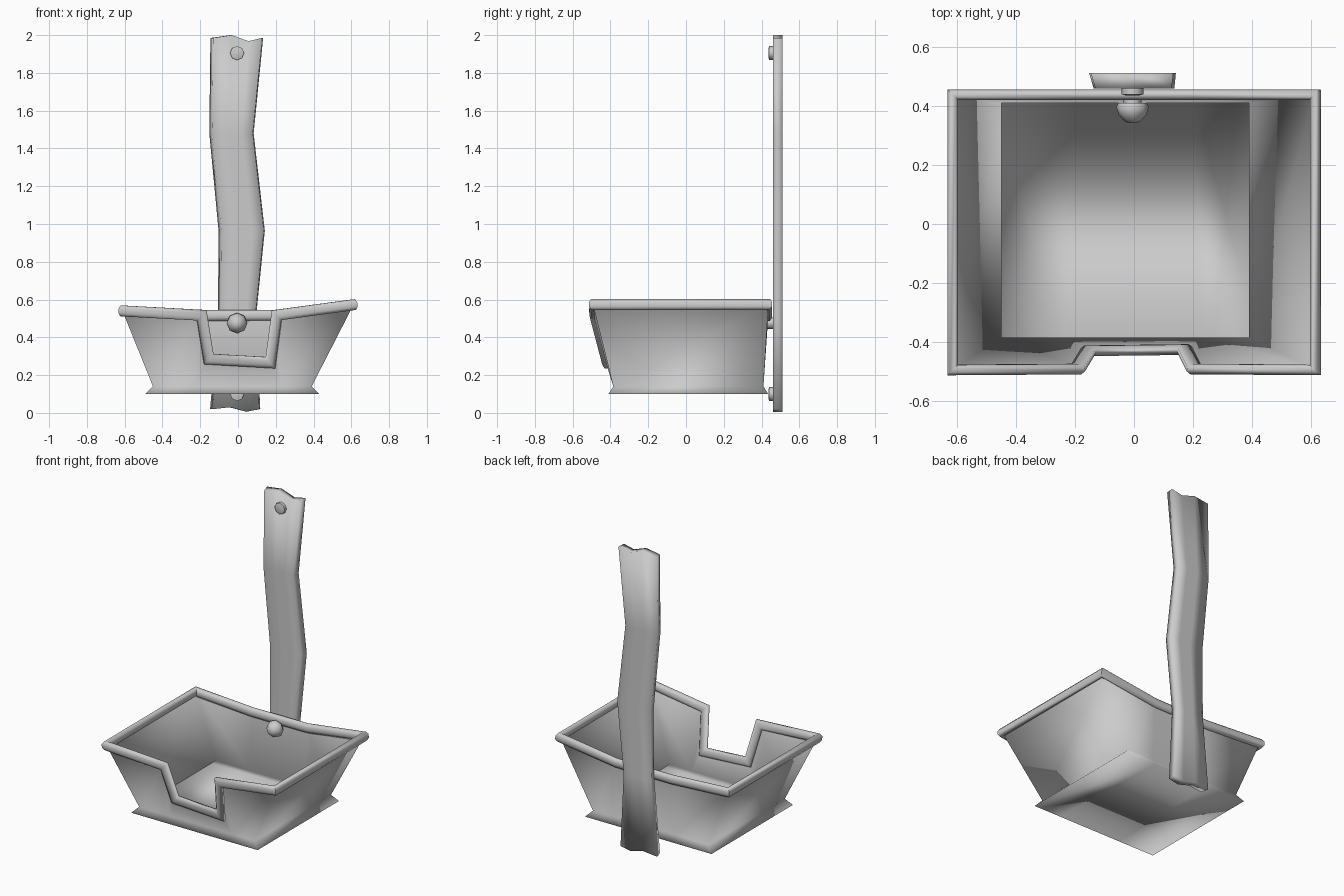
import bpy, bmesh, math
from mathutils import Vector

if "Cube" in bpy.data.objects:
    bpy.data.objects.remove(bpy.data.objects["Cube"])


def make(name, bm, angle=40):
    bmesh.ops.recalc_face_normals(bm, faces=bm.faces)
    me = bpy.data.meshes.new(name)
    bm.to_mesh(me)
    bm.free()
    ob = bpy.data.objects.new(name, me)
    bpy.context.collection.objects.link(ob)
    bpy.ops.object.select_all(action="DESELECT")
    ob.select_set(True)
    bpy.context.view_layer.objects.active = ob
    if angle >= 180:
        bpy.ops.object.shade_smooth()
    else:
        bpy.ops.object.shade_smooth_by_angle(angle=math.radians(angle))
    return ob


def loft(loops, closed=False, strip_caps=False, open_end=False):
    """Bridge equal-length rings with quads; cap the ends or close the loop."""
    bm = bmesh.new()
    rings = [[bm.verts.new(p) for p in loop] for loop in loops]
    pairs = list(zip(rings, rings[1:]))
    if closed:
        pairs.append((rings[-1], rings[0]))
    for a, b in pairs:
        n = len(a)
        for i in range(n):
            j = (i + 1) % n
            bm.faces.new((a[i], a[j], b[j], b[i]))
    ends = [] if closed else [rings[0]] if open_end else [rings[0], rings[-1]]
    for r in ends:
        if strip_caps:
            # strip of quads between the first and second half of the ring
            for i in range(len(r) // 2 - 1):
                bm.faces.new((r[i], r[i + 1], r[-2 - i], r[-1 - i]))
        else:
            bm.faces.new(r)
    return bm


# rim path around the basin, dipping into the front notch
RIM = [Vector(p) for p in (
    (-.615, -.495, .54), (-.192, -.492, .517), (-.155, -.430, .285), (.172, -.426, .266),
    (.205, -.492, .517), (.615, -.495, .573), (.615, .438, .573), (.2, .438, .517),
    (-.2, .438, .515), (-.615, .438, .54))]


def rect(x0, x1, y0, y1, z):
    """Rectangle ring with one point for each rim point."""
    xs = (x0, -.23, -.14, .14, .23, x1, x1, .2, -.2, x0)
    return [(x, y0 if i < 6 else y1, z) for i, x in enumerate(xs)]


# basin: thin sheet with flat floor, flared foot, waist and leaning walls
make("basin", loft([
    rect(-.49, .43, -.41, .435, .10),
    rect(-.45, .39, -.385, .41, .14),
    [(p.x * .995, p.y * .995, p.z) for p in RIM]], open_end=True), angle=180)


# rim: flattened eight-sided band with mitred corners
def band(path, width, height, sides=8):
    n = len(path)
    dirs = [(path[(i + 1) % n] - path[i]).normalized() for i in range(n)]
    u = Vector((1, 0, 0))
    v = dirs[-1].cross(u).normalized()
    angs = [2 * math.pi * (k + .5) / sides for k in range(sides)]
    offs = [u * width * math.cos(a) + v * height * math.sin(a) for a in angs]
    rings = []
    for i, p in enumerate(path):
        d = dirs[i - 1]
        miter = (d + dirs[i]).normalized()
        offs = [o - d * (o.dot(miter) / d.dot(miter)) for o in offs]
        rings.append([p + o for o in offs])
    return loft(rings, closed=True)


make("basin_rim", band(RIM, .019, .031), angle=60)

# plank: rows of (left x, right x, heights across), torn at both ends
ROWS = [(-.148, .118, (.02, .03, .006, .02)), (-.106, .095, (.5,) * 4),
        (-.103, .142, (.965,) * 4), (-.152, .083, (1.48,) * 4),
        (-.146, .133, (1.985, 2.0, 1.968, 1.985))]


def plank_ring(x0, x1, zs):
    ts = (0, .38, .72, 1)
    back = [(x0 + (x1 - x0) * t, .512, z) for t, z in zip(ts, zs)]
    front = [(x0 + .015 + (x1 - x0 - .02) * t, .46, z) for t, z in zip(ts, zs)]
    return back + front[::-1]


make("plank", loft([plank_ring(*r) for r in ROWS], strip_caps=True), angle=180)


# bolts: low lathes facing the front
def bolt(name, z, profile, sides=8):
    rings = [[(-.005 + r * math.cos(2 * math.pi * k / sides), y,
               z + r * math.sin(2 * math.pi * k / sides)) for k in range(sides)]
             for r, y in profile]
    return make(name, loft(rings), angle=60)


for label, z in (("top", 1.905), ("bottom", .10)):
    bolt(label + "_bolt", z, [(.037, .47), (.037, .44), (.022, .436)])
bolt("basin_bolt", .475, [(.048, .41), (.055, .398), (.048, .372), (.026, .347), (.01, .343)])
bolt("basin_bolt_shaft", .475, [(.03, .47), (.03, .39)])
